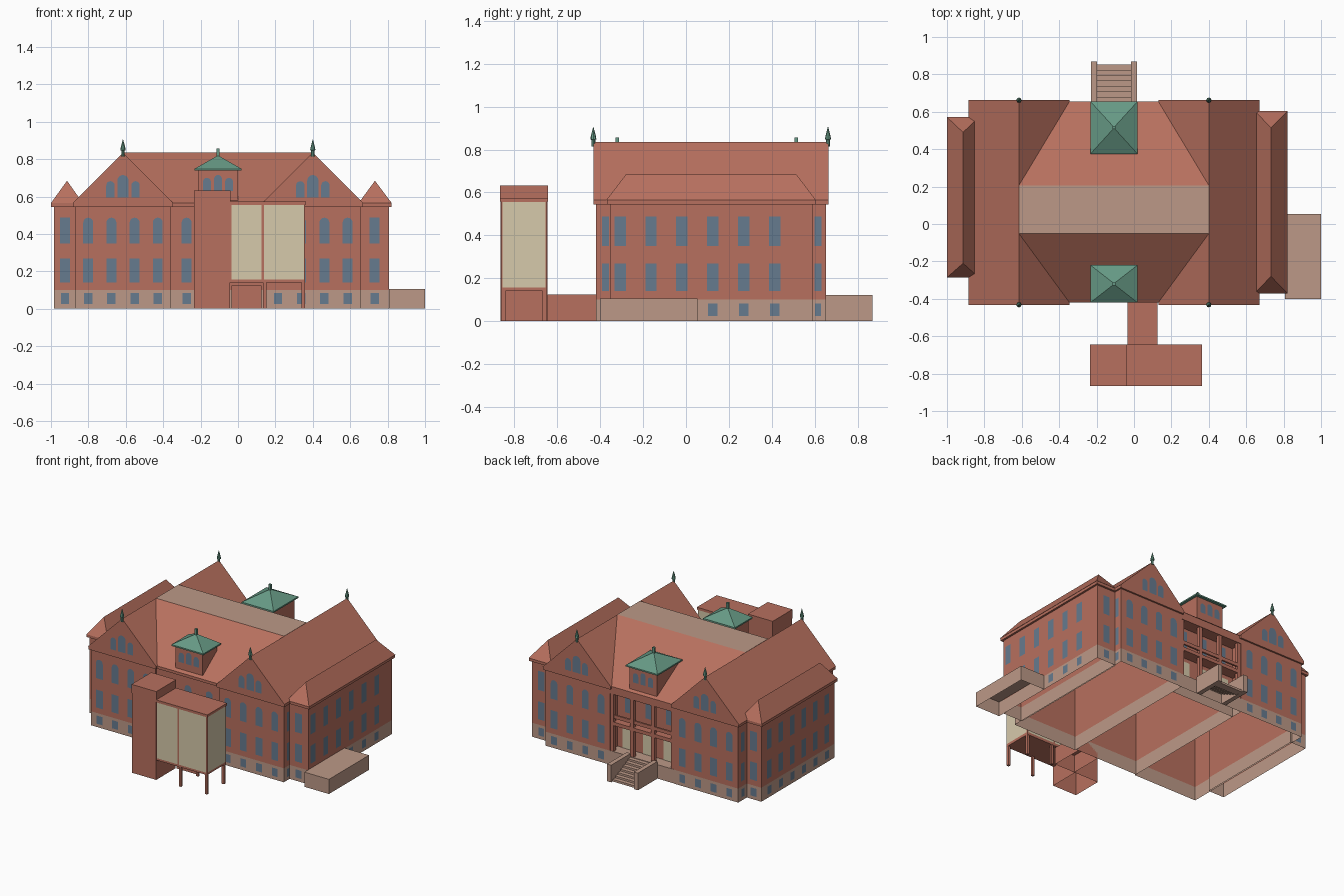
import bpy, bmesh, math
from mathutils import Vector

cube = bpy.data.objects.get("Cube")
if cube:
    bpy.data.objects.remove(cube, do_unlink=True)


def material(name, *srgb):
    col = [((c + 0.055) / 1.055) ** 2.4 for c in srgb] + [1]
    m = bpy.data.materials.new(name)
    m.use_nodes = True
    m.diffuse_color = col
    m.node_tree.nodes["Principled BSDF"].inputs["Base Color"].default_value = col
    return m


BRICK = material("brick red", 0.72, 0.44, 0.37)
STONE = material("tan stone", 0.74, 0.6, 0.53)
GLASS = material("blue glass", 0.4, 0.48, 0.56)
COPPER = material("green copper", 0.4, 0.6, 0.52)
CREAM = material("cream panel", 0.84, 0.79, 0.67)


def finish(name, bm, *mats):
    me = bpy.data.meshes.new(name)
    bm.to_mesh(me)
    bm.free()
    for m in mats:
        me.materials.append(m)
    ob = bpy.data.objects.new(name, me)
    bpy.context.scene.collection.objects.link(ob)
    return ob


def add_box(bm, x, y, z, open_bottom=False, open_top=False):
    """Box from (min, max) pairs."""
    v = [[bm.verts.new((a, b, c)) for a, b in
          ((x[0], y[0]), (x[1], y[0]), (x[1], y[1]), (x[0], y[1]))] for c in z]
    faces = [bm.faces.new((v[0][i], v[0][(i + 1) % 4], v[1][(i + 1) % 4], v[1][i]))
             for i in range(4)]
    if not open_bottom:
        faces.append(bm.faces.new(v[0][::-1]))
    if not open_top:
        faces.append(bm.faces.new(v[1]))
    return faces


def box(name, x, y, z, mat, open_bottom=False):
    bm = bmesh.new()
    add_box(bm, x, y, z, open_bottom)
    return finish(name, bm, mat)


def prism(name, profile, start, end, axis, mats, rule=None):
    """Extrude a profile (across, z) along x or y."""
    bm = bmesh.new()
    place = (lambda a, z, t: (t, a, z)) if axis == "x" else (lambda a, z, t: (a, t, z))
    f = bm.faces.new([bm.verts.new(place(a, z, start)) for a, z in profile])
    ext = bmesh.ops.extrude_face_region(bm, geom=[f])
    shift = Vector(place(0, 0, end - start))
    bmesh.ops.translate(bm, vec=shift,
                        verts=[g for g in ext["geom"] if isinstance(g, bmesh.types.BMVert)])
    bmesh.ops.recalc_face_normals(bm, faces=bm.faces)
    if rule:
        for f in bm.faces:
            f.material_index = rule(f)
    return finish(name, bm, *mats)


def hip_roof(name, x, y, z, ridge_x, ridge_y, mat):
    """Hip roof or pyramid."""
    bm = bmesh.new()
    for a in x:
        for b in y:
            bm.verts.new((a, b, z[0]))
    for b in ridge_y:
        bm.verts.new((ridge_x, b, z[1]))
    bmesh.ops.convex_hull(bm, input=bm.verts)
    return finish(name, bm, mat)


PLINTH, EAVE = 0.1, 0.565


def block(name, x, y, over):
    """Open shell with stone plinth, brick wall and cornice."""
    bm = bmesh.new()
    for f in add_box(bm, x, y, (0, PLINTH), True, True):
        f.material_index = 1
    add_box(bm, x, y, (PLINTH, EAVE - 0.02), True, True)
    bmesh.ops.remove_doubles(bm, verts=bm.verts, dist=0.0001)
    finish(name + "_walls", bm, BRICK, STONE)
    box(name + "_cornice", (x[0] - over, x[1] + over), (y[0] - over, y[1] + over),
        (EAVE - 0.02, EAVE), BRICK)


# Wall blocks
LX, CX, RX = -0.615, -0.107, 0.4
block("left_gable_block", (-0.87, -0.36), (-0.42, 0.652), 0.012)
block("right_gable_block", (0.145, 0.657), (-0.42, 0.652), 0.012)
block("centre_block", (-0.36, 0.145), (-0.41, 0.565), 0.01)
block("left_wing", (-0.985, -0.86), (-0.27, 0.555), 0.014)
block("right_wing", (0.65, 0.806), (-0.355, 0.59), 0.014)

# Main roofs
for side, cx in (("left", LX), ("right", RX)):
    prism(side + "_gable_roof", [(cx - 0.27, EAVE), (cx + 0.27, EAVE), (cx, 0.835)],
          -0.432, 0.664, "y", [BRICK])
prism("centre_roof", [(-0.42, EAVE), (-0.05, 0.836), (0.205, 0.836), (0.655, EAVE)],
      LX, RX, "x", [BRICK, STONE],
      lambda f: int(f.normal.z > 0.99))
hip_roof("left_wing_roof", (-1.0, -0.83), (-0.286, 0.571), (EAVE, 0.684), -0.914,
         (-0.21, 0.49), BRICK)
hip_roof("right_wing_roof", (0.645, 0.822), (-0.371, 0.605), (EAVE, 0.684), 0.732,
         (-0.28, 0.515), BRICK)

# Ridge finials
for side, cx in (("left", LX), ("right", RX)):
    for end, y in (("front", -0.432), ("back", 0.662)):
        bm = bmesh.new()
        rings = []
        for r, z in ((0.009, 0.815), (0.009, 0.845), (0.014, 0.848), (0.012, 0.862), (0.001, 0.905)):
            rings.append([bm.verts.new((cx + r * math.cos(k * math.pi / 4),
                                        y + r * math.sin(k * math.pi / 4), z)) for k in range(8)])
        for a, b in zip(rings, rings[1:]):
            for k in range(8):
                n = (k + 1) % 8
                bm.faces.new((a[k], a[n], b[n], b[k]))
        bm.faces.new(rings[0][::-1])
        bm.faces.new(rings[-1])
        finish(f"{side}_{end}_finial", bm, COPPER)

# Roof dormers with copper caps
for end, y0, y1 in (("front", -0.4, -0.24), ("back", 0.395, 0.635)):
    my = (y0 + y1) / 2
    x0, x1 = CX - 0.108, CX + 0.108
    rx, ry = (x0 - 0.018, x1 + 0.018), (y0 - 0.02, y1 + 0.02)
    box(end + "_dormer", (x0, x1), (y0, y1), (EAVE, 0.74), BRICK)
    box(end + "_dormer_eave", rx, ry, (0.738, 0.748), COPPER)
    hip_roof(end + "_dormer_cap", rx, ry, (0.748, 0.82), CX, (my - 0.002, my + 0.002), COPPER)
    box(end + "_dormer_spike", (CX - 0.008, CX + 0.008), (my - 0.008, my + 0.008),
        (0.8, 0.857), COPPER)

# Windows: thin plates on each wall
FRONT, BACK = Vector((0, -1, 0)), Vector((0, 1, 0))
LEFT, RIGHT = Vector((-1, 0, 0)), Vector((1, 0, 0))
panes = bmesh.new()


def pane(bm, n, wall, at, w, z0, z1, arched=False):
    u = Vector((-n.y, n.x, 0))
    along = Vector((abs(u.x), abs(u.y), 0)) * at
    centre = along + Vector((abs(n.x), abs(n.y), 0)) * wall + n * 0.003
    h = w / 2
    pts = [(-h, z0), (h, z0)]
    if arched:
        pts += [(h * math.cos(k * math.pi / 8), z1 - h + h * math.sin(k * math.pi / 8))
                for k in range(9)]
    else:
        pts += [(h, z1), (-h, z1)]
    bm.faces.new([bm.verts.new(centre + u * a + Vector((0, 0, z))) for a, z in pts])


def column(n, wall, at, w=0.053, arched=False, base=True):
    pane(panes, n, wall, at, w, 0.35, 0.487, arched)
    pane(panes, n, wall, at, w, 0.14, 0.268)
    if base:
        pane(panes, n, wall, at, w * 0.85, 0.025, 0.083)


for n, wall, gable in ((FRONT, -0.42, -0.432), (BACK, 0.652, 0.664)):
    for cx in (LX, RX):
        for k in range(4):
            column(n, wall, cx + (k - 1.5) * 0.124, arched=True)
        for k in (-1, 0, 1):
            pane(panes, n, gable, cx + k * 0.067, 0.06 if k == 0 else 0.045, 0.595,
                 0.715 if k == 0 else 0.682, True)
for k in (-1, 0, 1):
    column(FRONT, -0.41, CX + k * 0.168, arched=True)
    pane(panes, BACK, 0.565, CX + k * 0.163, 0.06, 0.36, 0.487)
    for n, wall in ((FRONT, -0.4), (BACK, 0.635)):
        pane(panes, n, wall, CX + k * 0.059, 0.042, 0.63, 0.715 if k == 0 else 0.7, True)
for cx, y0, y1 in ((-0.925, -0.27, 0.555), (0.73, -0.355, 0.59)):
    column(FRONT, y0, cx)
    column(BACK, y1, cx)
for k in range(6):
    column(RIGHT, 0.806, -0.307 + k * 0.144, base=k > 2)
    column(LEFT, -0.985, 0.143 + (k - 2.5) * 0.13)
for y in (-0.375, 0.615):
    column(RIGHT, 0.657, y, 0.032)
for y in (-0.345, 0.605):
    column(LEFT, -0.87, y, 0.04)
finish("windows", panes, GLASS)

# Back porch with two storeys
PX = (-0.36, 0.145)
box("porch_base", PX, (0.565, 0.65), (0, PLINTH), STONE, True)
box("porch_floor_beam", PX, (0.57, 0.648), (0.285, 0.31), BRICK)
box("porch_rail", PX, (0.632, 0.645), (0.335, 0.36), BRICK)
box("porch_top_beam", PX, (0.565, 0.652), (0.51, EAVE), BRICK)
for i, x in enumerate((-0.347, -0.19, -0.025, 0.132)):
    box(f"porch_post_{i + 1}", (x - 0.013, x + 0.013), (0.622, 0.648), (PLINTH, 0.52), BRICK)
doors = bmesh.new()
for k in (-1, 0, 1):
    pane(doors, BACK, 0.565, CX + k * 0.163, 0.1, PLINTH, 0.26)
finish("porch_doors", doors, CREAM)

# Entrance steps
for side, s in (("left", 1), ("right", -1)):
    box(side + "_step_wall", sorted((CX + s * 0.09, CX + s * 0.122)), (0.65, 0.87),
        (0, 0.123), STONE)
for k in range(7):
    box(f"step_{k + 1}", (CX - 0.09, CX + 0.09), (0.65 + k * 0.029, 0.679 + k * 0.029),
        (max(0, 0.07 - k * 0.0135), 0.096 - k * 0.0135), STONE)

# Side terrace, link corridor and tower
box("side_terrace", (0.806, 1.0), (-0.4, 0.053), (0, 0.105), STONE, True)
box("link_corridor", (-0.036, 0.126), (-0.645, -0.41), (0, 0.125), BRICK, True)
TY = (-0.865, -0.645)
box("tower", (-0.234, -0.042), TY, (0, 0.615), BRICK, True)
box("tower_cap", (-0.236, -0.04), (TY[0] - 0.002, TY[1] + 0.002), (0.57, 0.633), BRICK)

# Raised hall with cream panels on posts
box("raised_hall", (-0.042, 0.358), (TY[0] + 0.003, TY[1] - 0.003), (0.14, 0.56), BRICK)
box("raised_hall_roof", (-0.042, 0.364), (TY[0] - 0.002, TY[1] + 0.002), (0.557, 0.574), BRICK)
panels = bmesh.new()
for x, w in ((0.045, 0.162), (0.247, 0.214)):
    pane(panels, FRONT, TY[0] + 0.003, x, w, 0.157, 0.555)
    pane(panels, BACK, TY[1] - 0.003, x, w, 0.157, 0.555)
pane(panels, RIGHT, 0.358, sum(TY) / 2, 0.2, 0.157, 0.555)
finish("hall_panels", panels, CREAM)
for i, x in enumerate((0.143, 0.348)):
    for end, y in (("front", TY[0] + 0.014), ("back", TY[1] - 0.014)):
        box(f"{end}_hall_post_{i + 1}", (x - 0.009, x + 0.009), (y - 0.009, y + 0.009),
            (0, 0.15), BRICK)
